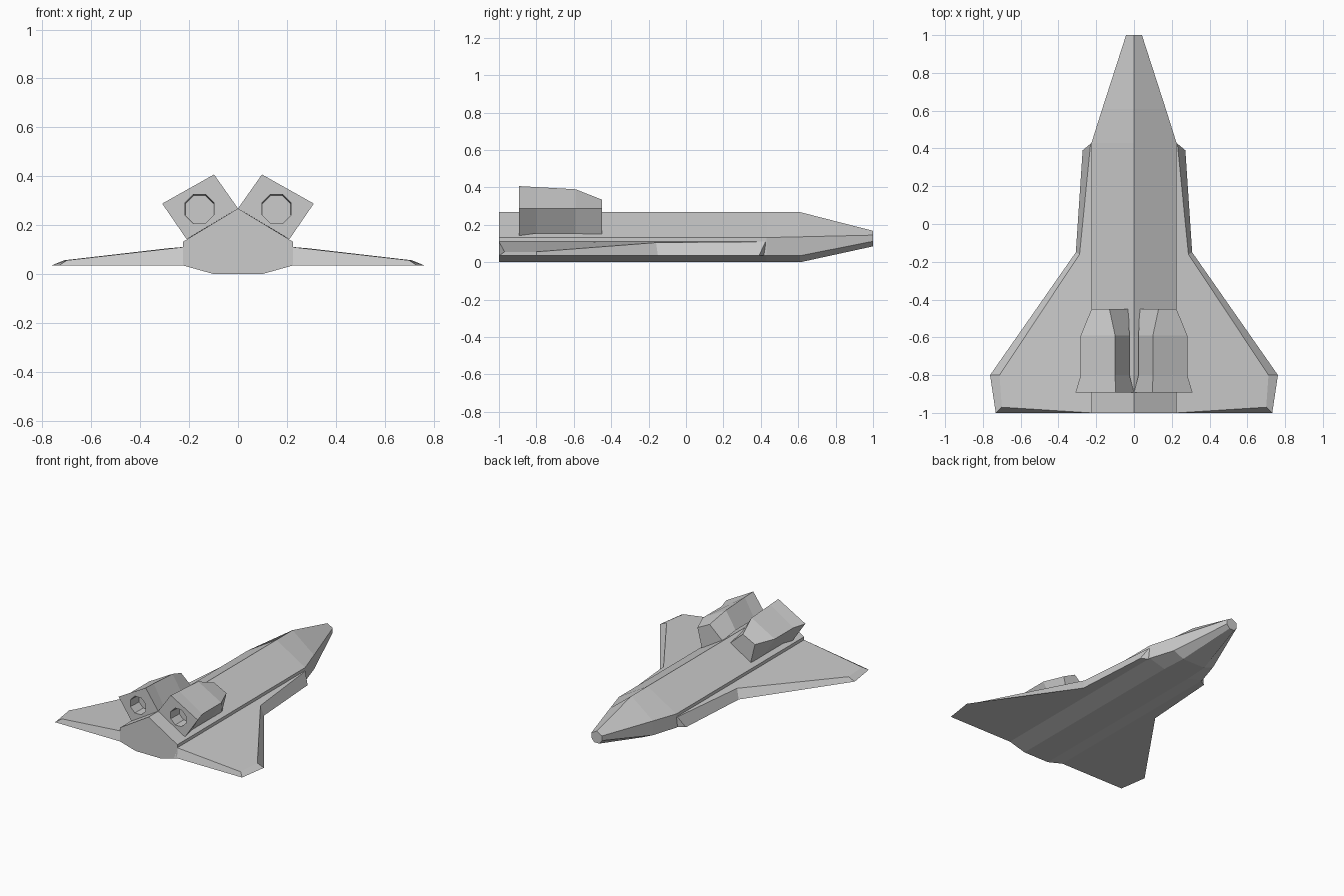
import bpy, bmesh, math

if "Cube" in bpy.data.objects:
    bpy.data.objects.remove(bpy.data.objects["Cube"])


def loft(name, rings, mirror=False):
    """Skin a closed solid through rings of equal point count."""
    bm = bmesh.new()
    rows = [[bm.verts.new(p) for p in ring] for ring in rings]
    n = len(rows[0])
    for a, b in zip(rows, rows[1:]):
        for i in range(n):
            j = (i + 1) % n
            bm.faces.new((a[i], a[j], b[j], b[i]))
    bm.faces.new(rows[0])
    bm.faces.new(rows[-1])
    bmesh.ops.recalc_face_normals(bm, faces=bm.faces)
    mesh = bpy.data.meshes.new(name)
    bm.to_mesh(mesh)
    bm.free()
    obj = bpy.data.objects.new(name, mesh)
    bpy.context.collection.objects.link(obj)
    if mirror:
        add_mirror(obj)
    return obj


def add_mirror(obj):
    m = obj.modifiers.new("Mirror", 'MIRROR')
    m.use_clip = False
    m.use_mirror_merge = False


def hull_ring(y, w, ridge, shoulder, chine, b, bottom):
    half = [(w, shoulder), (w, chine), (b, bottom)]
    pts = [(0, ridge)] + half + [(-x, z) for x, z in reversed(half)]
    return [(x, y, z) for x, z in pts]


# Fuselage: ridged hull tapering to a blunt nose
loft("fuselage", [
    hull_ring(-1.0, 0.225, 0.268, 0.132, 0.035, 0.10, 0.0),
    hull_ring(0.43, 0.225, 0.268, 0.132, 0.035, 0.10, 0.0),
    hull_ring(0.61, 0.168, 0.268, 0.136, 0.035, 0.09, 0.0),
    hull_ring(1.0, 0.042, 0.168, 0.145, 0.112, 0.02, 0.085),
])

# Delta wings: flat underside, bevelled edges, thinning to the tip
under = [(0.2, 0.43), (0.272, 0.39), (0.308, -0.15),
         (0.762, -0.80), (0.732, -1.0), (0.2, -1.0)]
upper = [(0.2, 0.43, 0.11), (0.23, 0.425, 0.11), (0.288, -0.16, 0.105),
         (0.712, -0.80, 0.056), (0.70, -0.97, 0.056), (0.225, -1.0, 0.11)]
loft("wing", [[(x, y, 0.035) for x, y in under], upper], mirror=True)


# Engine pods: tilted boxes with a flared rear and a sloping forward end
def pod_ring(y, *corners):
    return [(x, y, z) for x, z in corners]


pod = loft("engine_pod", [
    pod_ring(-0.893, (0.0, 0.268), (0.098, 0.407), (0.31, 0.288), (0.21, 0.142)),
    pod_ring(-0.80, (0.024, 0.268), (0.10, 0.402), (0.282, 0.288), (0.20, 0.155)),
    pod_ring(-0.59, (0.024, 0.268), (0.10, 0.390), (0.282, 0.288), (0.20, 0.155)),
    pod_ring(-0.45, (0.03, 0.245), (0.13, 0.335), (0.225, 0.287), (0.19, 0.145)),
])


# Nozzle recess cut into the rear of each pod
def octagon(y, z, r):
    return [(0.158 + r * math.cos(math.tau * (i + .5) / 8), y,
             z + r * math.sin(math.tau * (i + .5) / 8)) for i in range(8)]


cutter = loft("nozzle_cutter", [octagon(-0.95, 0.268, 0.066),
                                octagon(-0.80, 0.264, 0.062)])
cutter.hide_render = True
cutter.hide_set(True)
cut = pod.modifiers.new("Nozzle", 'BOOLEAN')
cut.operation = 'DIFFERENCE'
cut.solver = 'EXACT'
cut.object = cutter
add_mirror(pod)
